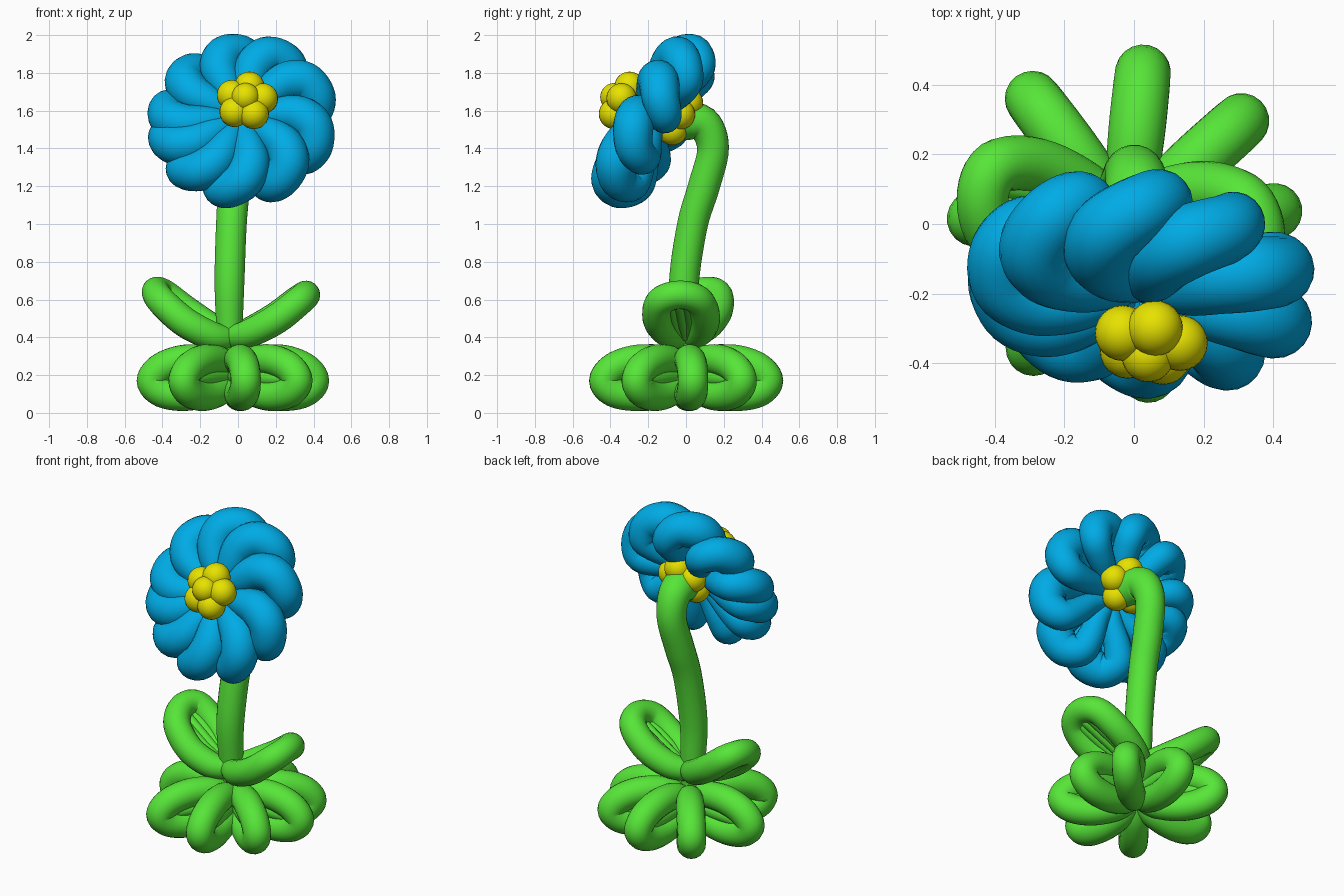
import bpy, bmesh, math
from mathutils import Vector, Matrix

if "Cube" in bpy.data.objects:
    bpy.data.objects.remove(bpy.data.objects["Cube"])


def material(name, rgb):
    m = bpy.data.materials.new(name)
    m.diffuse_color = (*rgb, 1)
    m.use_nodes = True
    m.node_tree.nodes["Principled BSDF"].inputs["Base Color"].default_value = m.diffuse_color
    return m


GREEN = material("leaf green", (0.095, 0.79, 0.04))
BLUE = material("petal blue", (0.0, 0.41, 0.79))
YELLOW = material("centre yellow", (0.8, 0.76, 0.0))


def finish(bm, name, mat):
    bmesh.ops.recalc_face_normals(bm, faces=bm.faces)
    me = bpy.data.meshes.new(name)
    bm.to_mesh(me)
    bm.free()
    me.materials.append(mat)
    for p in me.polygons:
        p.use_smooth = True
    ob = bpy.data.objects.new(name, me)
    bpy.context.collection.objects.link(ob)
    return ob


def catmull(vals, i, t):
    a, b = vals[max(i - 1, 0)], vals[i]
    c, d = vals[i + 1], vals[min(i + 2, len(vals) - 1)]
    return 0.5 * (2 * b + (c - a) * t + (2 * a - 5 * b + 4 * c - d) * t * t
                  + (3 * b - a - 3 * c + d) * t ** 3)


def tube(bm, points, radii, sides=20, steps=6):
    """Sweep a balloon tube through the points, with domed ends."""
    points = [Vector(p) for p in points]
    path, rad = [], []
    for i in range(len(points) - 1):
        for s in range(steps):
            path.append(catmull(points, i, s / steps))
            rad.append(catmull(radii, i, s / steps))
    path.append(points[-1])
    rad.append(radii[-1])
    # rounded caps
    d0, d1 = (path[0] - path[1]).normalized(), (path[-1] - path[-2]).normalized()
    p0, p1, r0, r1 = path[0], path[-1], rad[0], rad[-1]
    for a in (0.5, 1.0, 1.4):
        path.insert(0, p0 + d0 * r0 * math.sin(a))
        rad.insert(0, r0 * math.cos(a))
        path.append(p1 + d1 * r1 * math.sin(a))
        rad.append(r1 * math.cos(a))
    rings, normal, prev = [], None, None
    for i, p in enumerate(path):
        tan = (path[min(i + 1, len(path) - 1)] - path[max(i - 1, 0)]).normalized()
        if normal is None:
            normal = tan.orthogonal().normalized()
        else:
            normal = prev.rotation_difference(tan) @ normal
            normal = (normal - tan * normal.dot(tan)).normalized()
        prev = tan
        side = tan.cross(normal)
        rings.append([bm.verts.new(p + rad[i] * (normal * math.cos(k * math.tau / sides)
                      + side * math.sin(k * math.tau / sides))) for k in range(sides)])
    for a, b in zip(rings, rings[1:]):
        for k in range(sides):
            j = (k + 1) % sides
            bm.faces.new((a[k], a[j], b[j], b[k]))
    bm.faces.new(rings[0])
    bm.faces.new(rings[-1])


def ball(bm, pos, r):
    bmesh.ops.create_uvsphere(bm, u_segments=24, v_segments=14, radius=r,
                              matrix=Matrix.Translation(pos))


# Base: eight upright loops around the foot, each with a filled middle
profile = [(0.03, 0.23), (0.12, 0.275), (0.25, 0.28), (0.37, 0.24), (0.425, 0.17),
           (0.37, 0.11), (0.25, 0.09), (0.12, 0.115), (0.03, 0.16)]
radii = [0.06, 0.075, 0.082, 0.082, 0.08, 0.082, 0.08, 0.075, 0.06]
bm = bmesh.new()
for deg, k in ((84, 1.03), (42, 1.04), (5, 1.0), (-38, 1.0),
               (-82, 1.03), (-127, 1.05), (178, 1.03), (127, 1.06)):
    a = math.radians(deg)

    def place(r, z):
        return (-0.02 + k * r * math.cos(a), k * r * math.sin(a), z)
    tube(bm, [place(r, z) for r, z in profile], radii)
    tube(bm, [place(0.1, 0.195), place(0.25, 0.187), place(0.39, 0.175)], [0.05, 0.05, 0.04])
finish(bm, "base_loops", GREEN)

# Two raised leaf loops, rising out to each side, with sagging edges and a filled middle
outline = [(0.0, 0.02, 0.0), (0.25, 0.085, -0.03), (0.6, 0.125, -0.035), (0.9, 0.1, -0.01),
           (1.0, 0.0, 0.0), (0.9, -0.1, -0.01), (0.6, -0.125, -0.035), (0.25, -0.085, -0.03),
           (0.0, -0.02, 0.0)]
leaf_radii = [0.06, 0.075, 0.08, 0.078, 0.075, 0.078, 0.08, 0.075, 0.06]
root = Vector((-0.04, 0, 0.40))
for name, tip, tilt in (("left_leaf", (-0.435, 0.07, 0.64), 0.25),
                        ("right_leaf", (0.36, -0.04, 0.625), 0.05)):
    along = Vector(tip) - root
    across = Vector((0, 1, tilt))
    bm = bmesh.new()
    tube(bm, [root + along * u + across * v + Vector((0, 0, w)) for u, v, w in outline],
         leaf_radii)
    for v in (-0.045, 0.0, 0.045):
        tube(bm, [root + along * u + across * v * min(1, u * 2) + Vector((0, 0, -0.03))
                  for u in (0.2, 0.45, 0.7, 0.92)], [0.035] * 4, sides=12, steps=3)
    finish(bm, name, GREEN)

# Stem, bending forward at the top into the flower head
bm = bmesh.new()
tube(bm, [(-0.04, 0, 0.28), (-0.045, -0.005, 0.45), (-0.045, -0.01, 0.7), (-0.035, 0.035, 1.0),
          (-0.02, 0.095, 1.2), (0.0, 0.143, 1.4), (0.01, 0.09, 1.53), (0.02, -0.04, 1.55)],
     [0.06, 0.07, 0.08, 0.082, 0.085, 0.085, 0.095, 0.11])
finish(bm, "stem", GREEN)

# Flower head frame: facing forward and up
centre = Vector((0.027, -0.16, 1.54))
n = Vector((-0.1, -0.87, 0.48)).normalized()
e1 = (Vector((1, 0, 0)) - n * n.x).normalized()
e2 = n.cross(e1)

# Ten swirled petals: a front strand that folds clockwise into a back strand
petal = [(0.07, 0.1, 0.06), (0.18, 0.16, 0.075), (0.30, 0.12, 0.075), (0.385, -0.03, 0.055),
         (0.412, -0.25, 0.0), (0.37, -0.4, -0.06), (0.28, -0.42, -0.055),
         (0.16, -0.35, -0.025), (0.07, -0.3, -0.01)]
petal_radii = [0.05, 0.085, 0.105, 0.107, 0.1, 0.09, 0.08, 0.065, 0.05]
bm = bmesh.new()
for deg in (136, 98, 62, 24, -18, -56, -96, -132, -164, 172):
    base = math.radians(deg + 8)
    tube(bm, [centre + (e1 * math.cos(base + a) + e2 * math.sin(base + a)) * r + n * h
              for r, a, h in petal], petal_radii)
finish(bm, "petals", BLUE)

# Yellow ball clusters at the front and back of the flower head
for name, pos, lift in (("front_centre", (0.045, -0.34, 1.65), 0.045),
                        ("back_centre", (0.03, -0.03, 1.565), 0.0)):
    pos = Vector(pos)
    bm = bmesh.new()
    ball(bm, pos + n * lift, 0.075)
    for k in range(5):
        a = math.radians(80) + k * math.tau / 5
        ball(bm, pos + (e1 * math.cos(a) + e2 * math.sin(a)) * 0.088, 0.08)
    finish(bm, name, YELLOW)
